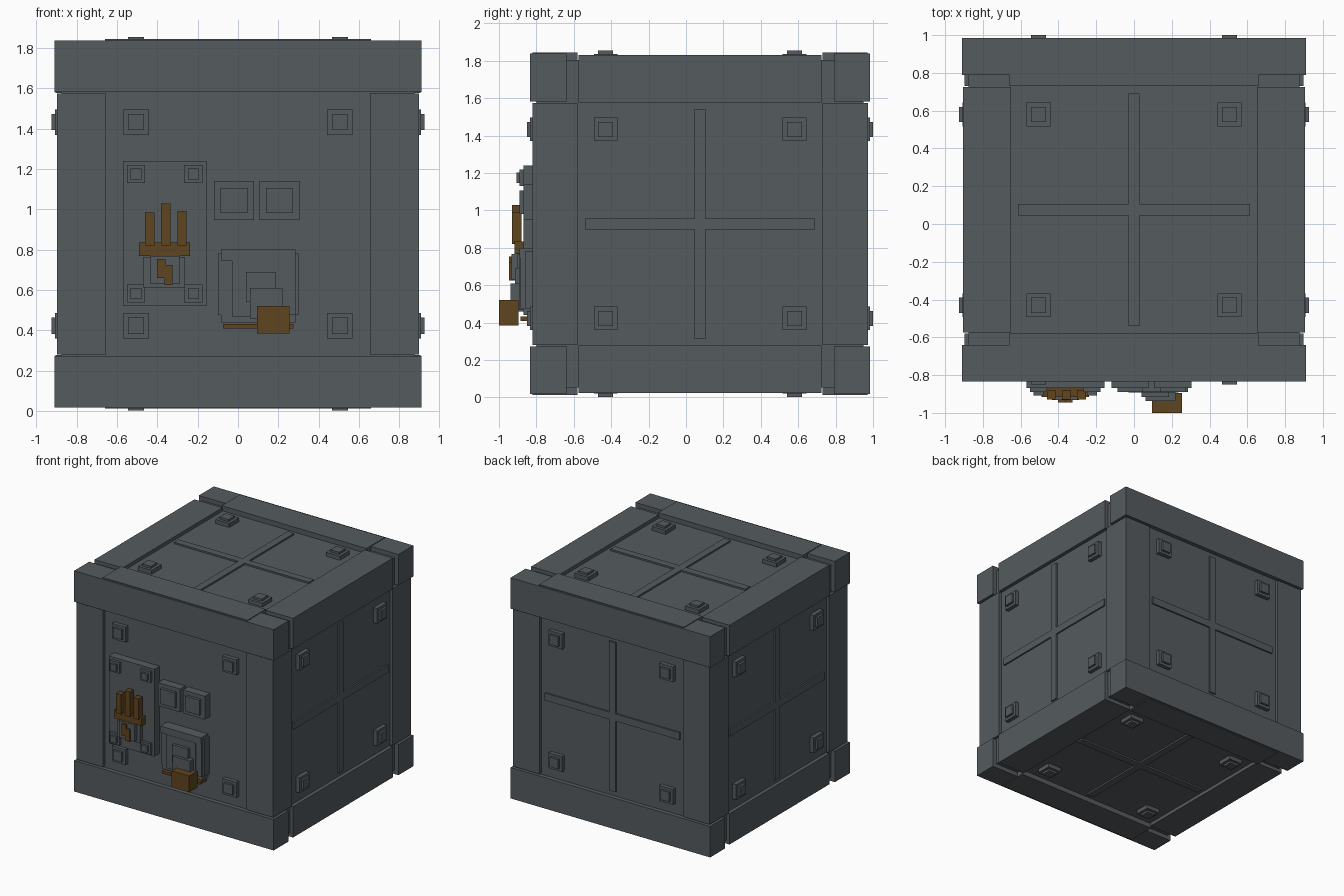
import bpy, bmesh
from mathutils import Vector

old = bpy.data.objects.get("Cube")
if old:
    bpy.data.objects.remove(old, do_unlink=True)

CENTRE = Vector((0, 0.075, 0.928))   # middle of the crate


def material(name, rgb):
    m = bpy.data.materials.new(name)
    m.use_nodes = True
    m.diffuse_color = (*rgb, 1)
    m.node_tree.nodes["Principled BSDF"].inputs["Base Color"].default_value = (*rgb, 1)
    return m


GREY = material("slate grey", (0.090, 0.106, 0.114))
BROWN = material("dark bronze", (0.115, 0.058, 0.014))


def boxes(name, spans, mat=GREY):
    """One object made of boxes, each given as (x0, x1, y0, y1, z0, z1)."""
    bm = bmesh.new()
    for x0, x1, y0, y1, z0, z1 in spans:
        verts = bmesh.ops.create_cube(bm, size=1)["verts"]
        for v in verts:
            v.co = Vector((x0 + (v.co.x + .5) * (x1 - x0),
                           y0 + (v.co.y + .5) * (y1 - y0),
                           z0 + (v.co.z + .5) * (z1 - z0)))
    mesh = bpy.data.meshes.new(name)
    bm.to_mesh(mesh)
    bm.free()
    mesh.materials.append(mat)
    ob = bpy.data.objects.new(name, mesh)
    bpy.context.collection.objects.link(ob)
    return ob


def crate_boxes(name, spans):
    """Boxes measured from the crate's middle."""
    ob = boxes(name, spans)
    ob.location = CENTRE
    return ob


def on_face(axis, side, u0, u1, v0, v1, d0, d1):
    """Span of a plate on one crate face; u and v are the other two axes in order."""
    s = [(u0, u1), (v0, v1)]
    s.insert(axis, (d0, d1) if side > 0 else (-d1, -d0))
    return s[0] + s[1] + s[2]


SIGNS = (-1, 1)


def mirrored(a, b, s):
    return (a, b) if s > 0 else (-b, -a)


# Core: its faces are the recessed panels
crate_boxes("core", [(-.875, .875) * 3])

# Frame: long front and back rails, side rails, corner posts
for z, level in ((-1, "bottom"), (1, "top")):
    crate_boxes(level + "_end_rails",
                [(-.91, .91) + mirrored(.715, .91, y) + mirrored(.655, .91, z) for y in SIGNS])
    crate_boxes(level + "_side_rails",
                [mirrored(.65, .905, x) + (-.65, .65) + mirrored(.65, .904, z) for x in SIGNS])
    crate_boxes(level + "_cover_plates",
                [(-.66, .66) + mirrored(.655, .895, y) + mirrored(.80, .916, z) for y in SIGNS])
crate_boxes("corner_posts",
            [mirrored(.655, .897, x) + mirrored(.655, .897, y) + (-.647, .647)
             for x in SIGNS for y in SIGNS])

# Faces: four stepped bolts each, and a raised cross on all but the front
FACES = {"front": (1, -1), "back": (1, 1), "left": (0, 1),
         "right": (0, -1), "top": (2, 1), "bottom": (2, -1)}
for name, (axis, side) in FACES.items():
    bolts = []
    for u in (-.505, .505):
        for v in (-.505, .505):
            for r, h in ((.063, .908), (.04, .926)):
                bolts.append(on_face(axis, side, u - r, u + r, v - r, v + r, .86, h))
    crate_boxes(name + "_bolts", bolts)
    if name != "front":
        crate_boxes(name + "_cross", [
            on_face(axis, side, -.615, .615, -.03, .03, .86, .888),
            on_face(axis, side, -.03, .03, -.615, .615, .86, .8885)])

# Emblem panel on the front, with its own small bolts
boxes("emblem_panel", [(-.57, -.155, -.868, -.79, .52, 1.24)])
boxes("emblem_panel_bolts",
      [(x - r, x + r, y, -.86, z - r, z + r)
       for x in (-.505, -.222) for z in (.582, 1.175) for r, y in ((.045, -.89), (.027, -.907))])
boxes("emblem_backing", [(-.472, -.262, -.90, -.86, .612, .765),
                         (-.435, -.29, -.932, -.86, .63, .768)])

# Bronze emblem: crossbar, three prongs and a stepped mark
boxes("emblem_crossbar", [(-.49, -.237, -.916, -.86, .768, .835)], BROWN)
boxes("emblem_prongs", [(x - .023, x + .023, -.93, -.88, .82, top)
                        for x, top in ((-.438, .985), (-.358, 1.028), (-.278, .992))], BROWN)
boxes("emblem_mark", [(-.402, -.36, -.946, -.90, .66, .755),
                      (-.365, -.326, -.946, -.90, .625, .725)], BROWN)

# Two raised buttons
buttons = []
for x in (-.02, .205):
    buttons += [(x - .1, x + .1, -.868, -.79, .948, 1.14),
                (x - .067, x + .067, -.89, -.79, .982, 1.107)]
boxes("buttons", buttons)

# Latch: plate, hood, stepped arm and bronze handle
boxes("latch_plate", [(-.10, .30, -.862, -.79, .475, .78),
                      (-.085, .285, -.868, -.79, .44, .80)])
boxes("latch_hood", [(-.085, .285, -.89, -.86, .745, .80),
                     (.235, .285, -.885, -.86, .475, .75)])
boxes("latch_arm", [(-.03, .235, -.892, -.86, .47, .745),
                    (.04, .185, -.915, -.86, .54, .69),
                    (.06, .22, -.938, -.86, .46, .61)])
boxes("latch_strip", [(-.075, .275, -.885, -.79, .41, .432)], BROWN)
boxes("latch_handle", [(.095, .255, -1.0, -.895, .385, .52)], BROWN)
